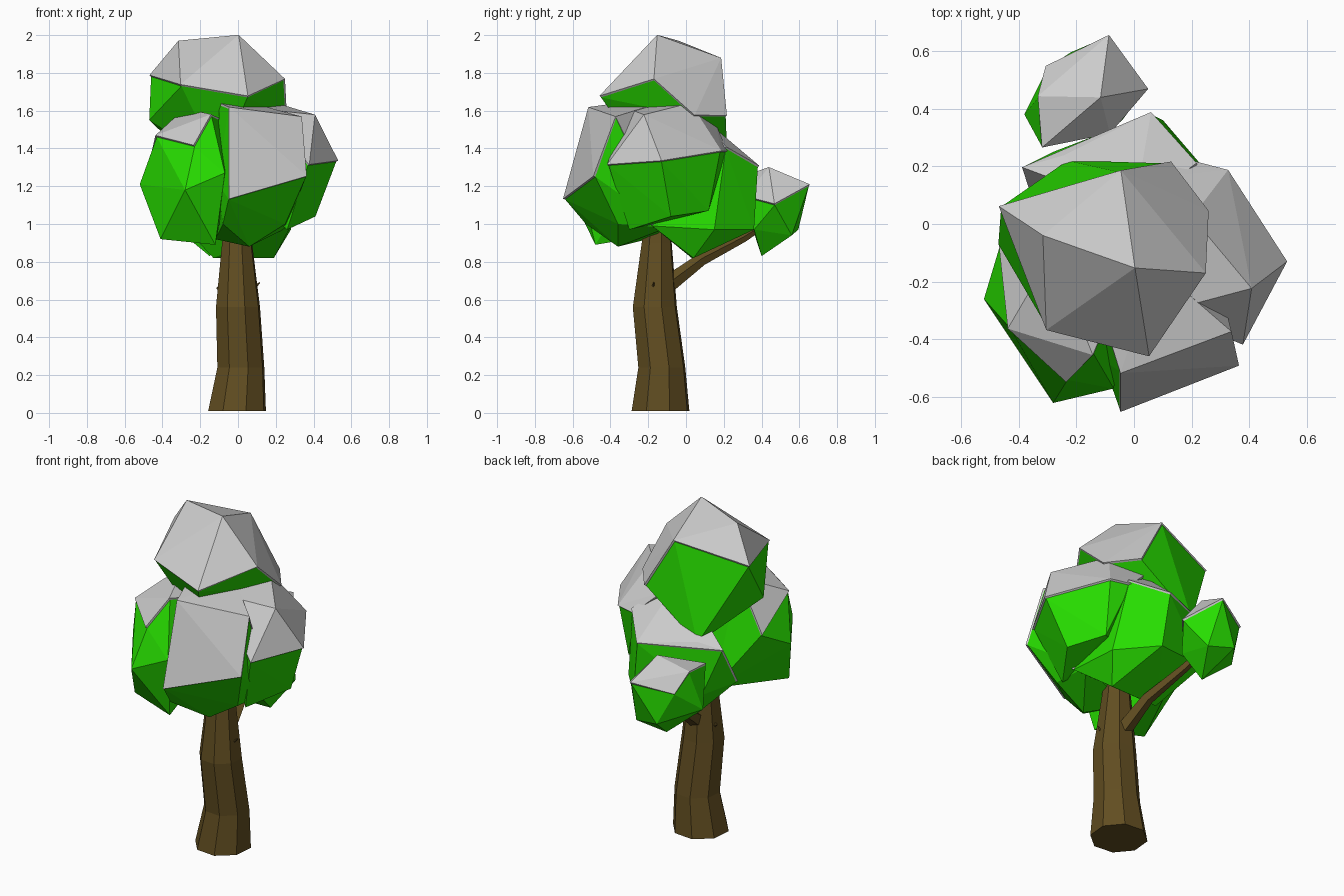
import bpy, bmesh, math
from mathutils import Vector


def material(name, rgb):
    m = bpy.data.materials.new(name)
    m.diffuse_color = (*rgb, 1)
    return m


leaf = material("leaf_green", (0.02, 0.72, 0.0))
bark = material("bark_brown", (0.12, 0.075, 0.015))


def to_object(name, bm, mat=None):
    me = bpy.data.meshes.new(name)
    bm.to_mesh(me)
    bm.free()
    ob = bpy.data.objects.new(name, me)
    bpy.context.collection.objects.link(ob)
    if mat:
        me.materials.append(mat)
    return ob


def clump(name, centre, radii, corners, snow_limit=0.4):
    """Faceted leaf clump: an icosahedron with its nearest vertices pulled to
    the given corners, plus a thin snow cap on its upward faces."""
    bm = bmesh.new()
    bmesh.ops.create_icosphere(bm, subdivisions=1, radius=1)
    for v in bm.verts:
        v.co = Vector(centre) + Vector(a * b for a, b in zip(v.co, radii))
    free = list(bm.verts)
    for c in map(Vector, corners):
        v = min(free, key=lambda q: (q.co - c).length)
        v.co = c
        free.remove(v)
    points = [v.co.copy() for v in bm.verts]
    bm.free()

    bm = bmesh.new()
    for p in points:
        bm.verts.new(p)
    bmesh.ops.convex_hull(bm, input=bm.verts[:])
    loose = [v for v in bm.verts if not v.link_faces]
    bmesh.ops.delete(bm, geom=loose, context='VERTS')
    bmesh.ops.recalc_face_normals(bm, faces=bm.faces[:])
    bm.normal_update()

    cap = bm.copy()
    cap.normal_update()
    low = [f for f in cap.faces if f.normal.z < snow_limit]
    bmesh.ops.delete(cap, geom=low, context='FACES')
    to_object(name, bm, leaf)
    snow = to_object(name + "_snow", cap)
    mod = snow.modifiers.new("thickness", 'SOLIDIFY')
    mod.thickness = 0.012
    mod.offset = 1


def limb(name, rings, sides, turn=0.0):
    """Tapered limb lofted through (x, y, z, radius) rings."""
    bm = bmesh.new()
    path = [Vector(r[:3]) for r in rings]
    axis = (path[-1] - path[0]).normalized()
    q = Vector((0, 0, 1)).rotation_difference(axis)
    if axis.z > 0.95:
        q.identity()
    loops = []
    for c, r in zip(path, rings):
        loops.append([bm.verts.new(c + q @ Vector((
            r[3] * math.cos(turn + math.tau * i / sides),
            r[3] * math.sin(turn + math.tau * i / sides), 0)))
            for i in range(sides)])
    for a, b in zip(loops, loops[1:]):
        for i in range(sides):
            j = (i + 1) % sides
            bm.faces.new((a[i], a[j], b[j], b[i]))
    bm.faces.new(loops[0][::-1])
    bm.faces.new(loops[-1])
    to_object(name, bm, bark)


# Trunk, side branch and twig stubs
limb("trunk", [(-0.005, -0.135, 0.01, 0.16), (0.015, -0.128, 0.24, 0.13),
               (0.0, -0.165, 0.56, 0.122), (-0.005, -0.155, 0.9, 0.083),
               (0, -0.15, 1.1, 0.06)], 8, 0.3)
limb("branch", [(0, -0.12, 0.66, 0.05), (-0.03, 0.08, 0.81, 0.035),
                (-0.1, 0.3, 0.925, 0.026), (-0.14, 0.42, 1.0, 0.02)], 5)
limb("twig_right", [(0.05, -0.18, 0.63, 0.018), (0.115, -0.17, 0.69, 0.003)], 4)
limb("twig_left", [(-0.06, -0.14, 0.62, 0.02), (-0.11, -0.13, 0.665, 0.008)], 4)

# Leaf clumps with snow caps
clump("top_clump", (-0.1, -0.1, 1.64), (0.33, 0.31, 0.31),
      [(0, -0.15, 1.99), (-0.31, -0.04, 1.96), (-0.46, 0.06, 1.78),
       (-0.3, -0.36, 1.73), (0.05, -0.45, 1.67), (0.24, -0.17, 1.76),
       (0.25, 0.04, 1.57), (0.12, 0.21, 1.57), (-0.05, 0.18, 1.87),
       (-0.47, -0.07, 1.55), (-0.23, 0.22, 1.32), (-0.1, -0.2, 1.32)], 0.37)
clump("front_clump", (0.12, -0.27, 1.25), (0.25, 0.22, 0.34),
      [(-0.05, -0.51, 1.61), (0.33, -0.37, 1.56), (0.36, -0.48, 1.25),
       (-0.05, -0.64, 1.13), (0.25, -0.36, 1.0), (-0.08, -0.53, 1.0),
       (0.07, -0.15, 1.63), (-0.1, -0.35, 1.63), (-0.11, -0.47, 1.22),
       (0.06, -0.36, 0.88), (0.26, -0.1, 0.98), (-0.12, -0.2, 0.92)], 0.18)
clump("left_clump", (-0.25, -0.28, 1.22), (0.22, 0.25, 0.33),
      [(-0.52, -0.26, 1.21), (-0.43, -0.36, 1.46), (-0.14, -0.45, 1.57),
       (-0.28, -0.62, 1.18), (-0.41, -0.4, 0.92), (-0.12, -0.48, 0.89),
       (-0.28, -0.1, 1.6), (-0.46, -0.06, 1.32), (-0.07, -0.57, 1.27),
       (-0.22, 0.05, 0.98), (-0.23, -0.54, 1.41), (0, -0.1, 1.5)], 0.43)
clump("right_clump", (0.25, -0.08, 1.3), (0.24, 0.28, 0.33),
      [(0.52, -0.13, 1.33), (0.4, -0.22, 1.57), (0.32, 0.18, 1.38),
       (0.37, -0.41, 1.31), (0.41, -0.08, 1.04), (0.26, -0.3, 0.97),
       (0.2, 0.02, 1.63), (0.3, 0.12, 1.07), (0.05, 0.15, 1.52),
       (0.1, -0.3, 1.6), (0.2, 0.21, 1.38)], 0.2)
clump("back_clump", (-0.03, 0.1, 1.16), (0.28, 0.22, 0.31),
      [(0.06, 0.38, 1.3), (-0.24, 0.23, 1.33), (-0.38, 0.2, 1.3),
       (0.21, 0.21, 1.4), (0.1, 0.36, 0.97), (0.19, 0.04, 0.82),
       (-0.13, 0.03, 0.82), (-0.28, 0.25, 1.03), (0.28, -0.18, 0.99),
       (0.28, 0.15, 0.97), (-0.3, -0.05, 1.0), (0, 0.05, 1.58)], 0.4)
clump("small_back_clump", (-0.17, 0.45, 1.06), (0.18, 0.17, 0.2),
      [(-0.12, 0.44, 1.29), (-0.09, 0.65, 1.2), (0.04, 0.47, 1.1),
       (-0.09, 0.32, 1.14), (-0.33, 0.44, 1.25), (-0.38, 0.38, 1.02),
       (-0.15, 0.4, 0.83), (-0.06, 0.56, 0.94), (-0.32, 0.27, 1.23)])
